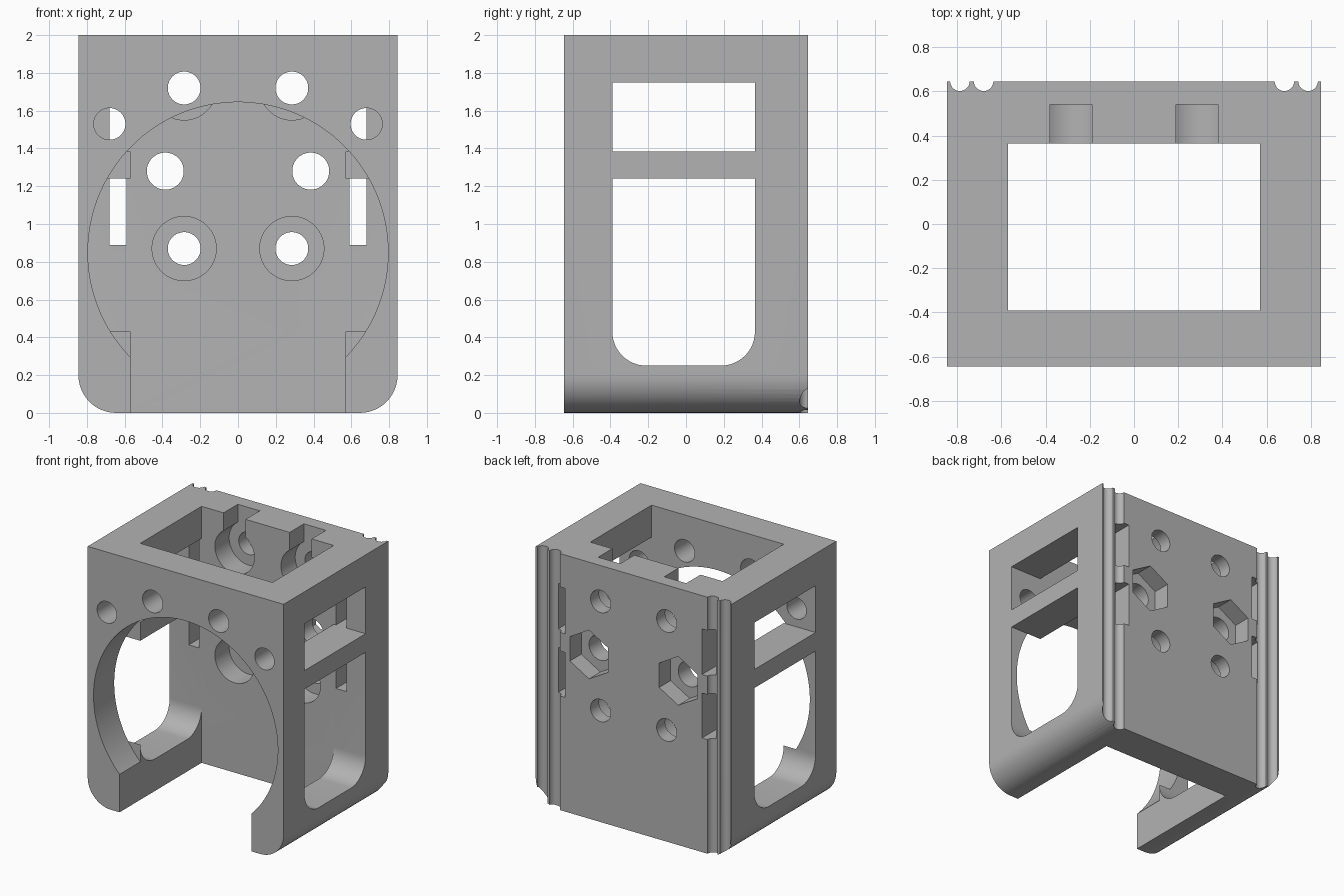
import bpy, bmesh, math

cube = bpy.data.objects.get("Cube")
if cube:
    bpy.data.objects.remove(cube, do_unlink=True)

# Shared dimensions
HALF_X, HALF_Y, HEIGHT = 0.845, 0.645, 2.0
CAV_X, CAV_FRONT, CAV_BACK = 0.57, -0.39, 0.365
OUT = 1.0            # beyond the body on any side
BORE_END = 0.54      # floor of the counterbores

grey = bpy.data.materials.new("plain grey")
grey.use_nodes = True
grey.diffuse_color = (0.45, 0.45, 0.45, 1)
grey.node_tree.nodes["Principled BSDF"].inputs["Base Color"].default_value = (0.45, 0.45, 0.45, 1)


def prism(name, profile, axis, start, end):
    """Extrude a 2D profile along an axis: x uses (y, z), y uses (x, z), z uses (x, y)."""
    place = {"x": lambda p, t: (t, p[0], p[1]),
             "y": lambda p, t: (p[0], t, p[1]),
             "z": lambda p, t: (p[0], p[1], t)}[axis]
    bm = bmesh.new()
    near = [bm.verts.new(place(p, start)) for p in profile]
    far = [bm.verts.new(place(p, end)) for p in profile]
    bm.faces.new(near)
    bm.faces.new(far[::-1])
    n = len(profile)
    for i in range(n):
        j = (i + 1) % n
        bm.faces.new((near[i], far[i], far[j], near[j]))
    bmesh.ops.recalc_face_normals(bm, faces=bm.faces)
    mesh = bpy.data.meshes.new(name)
    bm.to_mesh(mesh)
    bm.free()
    mesh.materials.append(grey)
    obj = bpy.data.objects.new(name, mesh)
    bpy.context.collection.objects.link(obj)
    return obj


def circle(cx, cy, r, n=48):
    return [(cx + r * math.cos(math.tau * (i + 0.5) / n),
             cy + r * math.sin(math.tau * (i + 0.5) / n)) for i in range(n)]


def rect(u0, u1, v0, v1, r=0.0, steps=12):
    """Rectangle whose two lower corners may be rounded."""
    pts = [(u1, v1), (u0, v1)]
    if not r:
        return pts + [(u0, v0), (u1, v0)]
    for cu, first in ((u0 + r, math.pi), (u1 - r, 1.5 * math.pi)):
        for i in range(steps + 1):
            a = first + i / steps * math.pi / 2
            pts.append((cu + r * math.cos(a), v0 + r + r * math.sin(a)))
    return pts


body = prism("bracket_body", rect(-HALF_X, HALF_X, 0, HEIGHT, 0.2), "y", -HALF_Y, HALF_Y)


def cut(profile, axis, start, end):
    tool = prism("cutter", profile, axis, start, end)
    tool.hide_render = True
    mod = body.modifiers.new("cut", "BOOLEAN")
    mod.operation = "DIFFERENCE"
    mod.solver = "EXACT"
    mod.object = tool
    bpy.context.view_layer.objects.active = body
    bpy.ops.object.modifier_apply(modifier=mod.name)
    mesh = tool.data
    bpy.data.objects.remove(tool, do_unlink=True)
    bpy.data.meshes.remove(mesh)


# Central shaft, open at top and bottom
cut(rect(-CAV_X, CAV_X, CAV_FRONT, CAV_BACK), "z", -OUT, HEIGHT + OUT)

# Round front opening with a straight gap below it
cut(circle(0, 0.85, 0.795, 96), "y", -OUT, CAV_FRONT)
cut(rect(-CAV_X, CAV_X, -OUT, 0.5), "y", -OUT, CAV_FRONT)

# Side windows through both walls
cut(rect(CAV_FRONT, CAV_BACK, 0.25, 1.24, 0.18), "x", -OUT, OUT)
cut(rect(CAV_FRONT, CAV_BACK, 1.385, 1.75), "x", -OUT, OUT)

for s in (-1, 1):
    # Screw holes through front and back
    for z in (0.87, 1.72):
        cut(circle(s * 0.285, z, 0.087), "y", -OUT, OUT)
        cut(circle(s * 0.285, z, 0.17), "y", 0, BORE_END)
    # Drop-in notch above the upper counterbore
    cut(rect(s * 0.285 - 0.095, s * 0.285 + 0.095, 1.72, HEIGHT + OUT), "y", 0, BORE_END)
    # Outer holes in the front wall
    cut(circle(s * 0.68, 1.53, 0.084), "y", -OUT, 0)
    # Back holes with hexagonal nut pockets
    cut(circle(s * 0.385, 1.28, 0.098), "y", 0, OUT)
    cut(circle(s * 0.385, 1.28, 0.19, 6), "y", HALF_Y - 0.14, OUT)
    # Tie slots in the back wall
    inner, outer = sorted((s * 0.59, s * 0.68))
    for low, high in ((0.89, 1.24), (1.385, 1.74)):
        cut(rect(inner, outer, low, high), "y", 0, OUT)
    # Cable grooves along the back corners
    for x in (0.68, 0.787):
        cut(circle(s * x, HALF_Y, 0.044, 32), "z", -OUT, HEIGHT + OUT)

# Smooth the curved walls, keep edges crisp
bpy.ops.object.select_all(action="DESELECT")
body.select_set(True)
bpy.context.view_layer.objects.active = body
bpy.ops.object.shade_smooth_by_angle(angle=math.radians(25))
